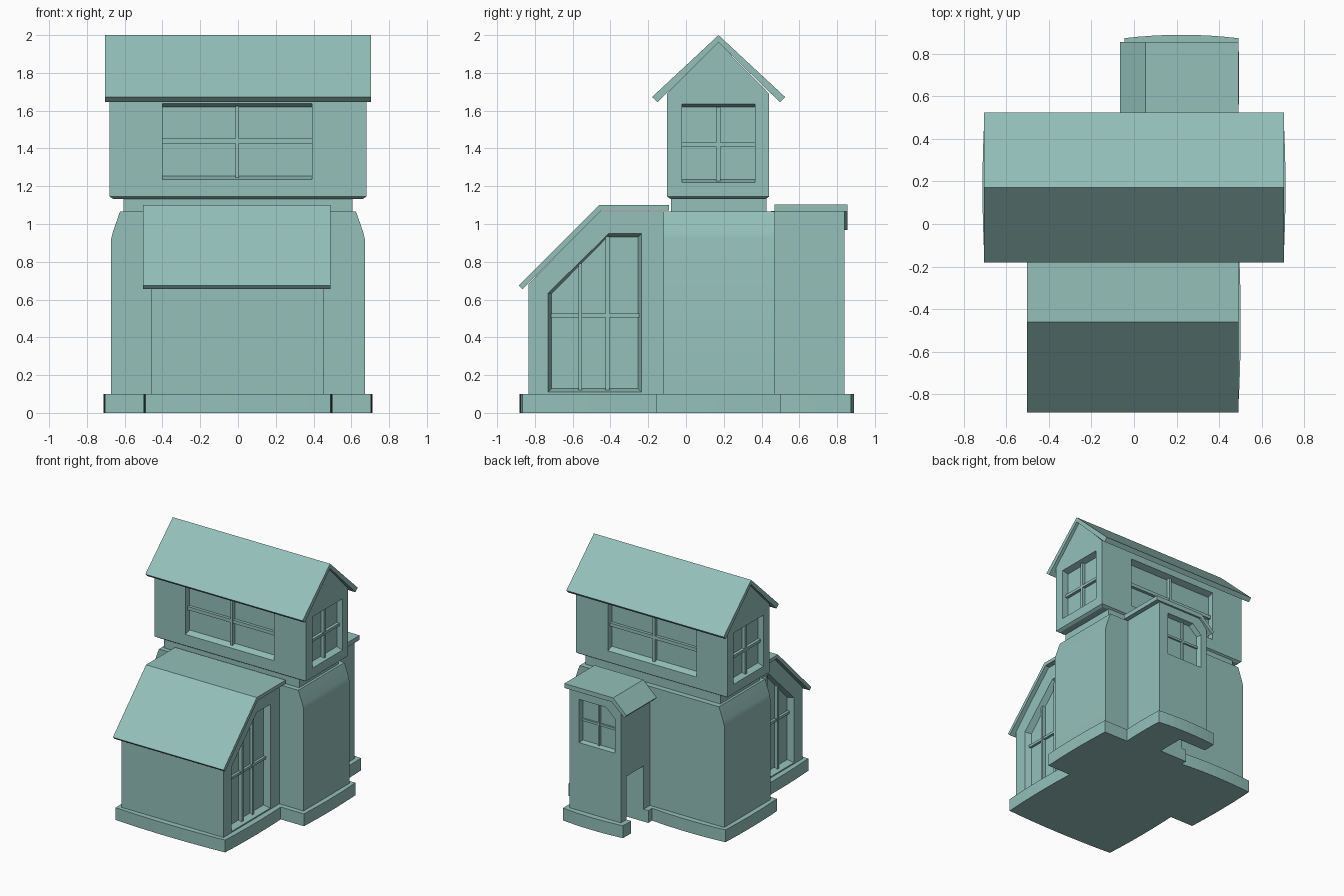
import bpy, bmesh
from mathutils import Vector

if "Cube" in bpy.data.objects:
    bpy.data.objects.remove(bpy.data.objects["Cube"])

# Muted teal for the whole house
teal = bpy.data.materials.new("teal")
teal.diffuse_color = (0.297, 0.53, 0.49, 1)
teal.use_nodes = True
teal.node_tree.nodes["Principled BSDF"].inputs["Base Color"].default_value = teal.diffuse_color


def place(axis, u, v, w):
    return {'x': (w, u, v), 'y': (u, w, v), 'z': (u, v, w)}[axis]


def loft(name, axis, pts_a, a, pts_b, b):
    """Solid between two matching outlines lying across an axis."""
    bm = bmesh.new()
    va = [bm.verts.new(place(axis, u, v, a)) for u, v in pts_a]
    vb = [bm.verts.new(place(axis, u, v, b)) for u, v in pts_b]
    n = len(va)
    bm.faces.new(va)
    bm.faces.new(vb)
    for i in range(n):
        bm.faces.new((va[i], va[(i + 1) % n], vb[(i + 1) % n], vb[i]))
    bmesh.ops.recalc_face_normals(bm, faces=bm.faces)
    mesh = bpy.data.meshes.new(name)
    bm.to_mesh(mesh)
    bm.free()
    mesh.materials.append(teal)
    ob = bpy.data.objects.new(name, mesh)
    bpy.context.collection.objects.link(ob)
    return ob


def prism(name, axis, pts, a, b):
    return loft(name, axis, pts, a, pts, b)


def rect(u0, u1, v0, v1):
    return [(u0, v0), (u1, v0), (u1, v1), (u0, v1)]


def box(name, x0, x1, y0, y1, z0, z1):
    return prism(name, 'z', rect(x0, x1, y0, y1), z0, z1)


def cut(target, cutter):
    mod = target.modifiers.new("cut", 'BOOLEAN')
    mod.operation = 'DIFFERENCE'
    mod.solver = 'EXACT'
    mod.object = cutter
    bpy.context.view_layer.update()
    dg = bpy.context.evaluated_depsgraph_get()
    mesh = bpy.data.meshes.new_from_object(target.evaluated_get(dg))
    target.modifiers.clear()
    target.data = mesh


def inset(pts, du, dv):
    us, vs = [p[0] for p in pts], [p[1] for p in pts]
    cu, cv = (min(us) + max(us)) / 2, (min(vs) + max(vs)) / 2
    fu = 1 - 2 * du / (max(us) - min(us))
    fv = 1 - 2 * dv / (max(vs) - min(vs))
    return [(cu + (u - cu) * fu, cv + (v - cv) * fv) for u, v in pts]


def window(target, name, axis, pts, wall, side, bars, depth=0.05, taper=(0.018, 0.018)):
    """Tapered recess in a wall, with glazing bars given as (u0, u1, v0, v1)."""
    k = -0.01 / depth
    cutter = loft(name + "_cutter", axis, inset(pts, taper[0] * k, taper[1] * k),
                  wall + side * 0.01, inset(pts, *taper), wall - side * depth)
    cut(target, cutter)
    bpy.data.objects.remove(cutter)
    for i, r in enumerate(bars):
        prism(f"{name}_bar_{i + 1}", axis, rect(*r),
              wall - side * (depth + 0.01), wall - side * (0.022 + 0.004 * i))


# Plinth with gently bowed outer edges
corners = [(-.49, -.865), (.49, -.865), (.495, -.16), (.703, -.16), (.703, .5),
           (.49, .5), (.49, .873), (-.045, .873), (-.045, .5), (-.703, .5),
           (-.703, -.16), (-.495, -.16)]
outline = []
for i, c in enumerate(corners):
    p, q = Vector(c), Vector(corners[(i + 1) % len(corners)])
    d = q - p
    bow = 0.016 if d.length > 0.5 else 0.004 if d.length > 0.3 else 0
    if d.length > 0.6 and abs(d.y) > 0:
        bow = 0.009
    normal = Vector((d.y, -d.x)).normalized()
    steps = 8 if bow else 1
    for k in range(steps):
        t = k / steps
        outline.append(tuple(p + d * t + normal * bow * 4 * t * (1 - t)))
plinth = prism("plinth", 'z', outline, 0, 0.1)

# Main block with rounded-off shoulders
shoulder = [(.672, .02), (.672, .92), (.662, .96), (.625, 1.065)]
main = prism("main_block", 'y', shoulder + [(-x, z) for x, z in reversed(shoulder)],
             -.12, .47)

# Front wing with sloping front
wing = prism("front_wing", 'x', [(-.835, .02), (-.835, .68), (-.46, 1.066),
                                 (-.1, 1.066), (-.1, .02)], -.458, .455)
wing_window = [(-.73, .11), (-.235, .11), (-.235, .95), (-.41, .95), (-.73, .635)]
for side, wall, tag in ((1, .455, "right"), (-1, -.458, "left")):
    window(wing, f"wing_window_{tag}", 'x', wing_window, wall, side,
           [(-.57, -.55, .12, .79), (-.425, -.405, .12, .935), (-.715, -.25, .505, .525)])
prism("wing_roof", 'x', [(-.885, .675), (-.46, 1.1), (-.09, 1.1), (-.09, 1.072),
                         (-.448, 1.072), (-.865, .655)], -.502, .49)

# Back porch tower with a doorway on its left side
tower = prism("porch_tower", 'y', [(-.005, .02), (.455, .02), (.455, 1.068),
                                   (.06, 1.068), (-.005, .99)], .45, .84)
door = box("door_cutter", -.3, .2, .55, .77, -.1, .45)
cut(tower, door)
cut(plinth, door)
bpy.data.objects.remove(door)
window(tower, "porch_window", 'y',
       [(.05, .65), (.37, .65), (.37, 1.0), (.13, 1.0), (.05, .93)], .84, 1,
       [(.202, .218, .66, .99), (.06, .36, .82, .838)], depth=.04, taper=(.008, .008))
prism("porch_roof", 'y', [(-.065, .99), (.055, 1.102), (.492, 1.102), (.492, 1.066),
                          (.068, 1.066), (-.045, .968)], .468, .855)

# Neck and upper storey with gable ends
box("neck", -.605, .605, -.08, .425, 1.04, 1.16)
loft("upper_storey_underside", 'z', rect(-.66, .66, -.08, .42), 1.132,
     rect(-.68, .68, -.1, .44), 1.145)
upper = prism("upper_storey", 'x', [(-.1, 1.145), (.44, 1.145), (.44, 1.69),
                                    (.172, 1.962), (-.1, 1.69)], -.68, .68)
for side, wall, tag in ((-1, -.1, "front"), (1, .44, "back")):
    window(upper, f"upper_window_{tag}", 'y', rect(-.4, .392, 1.235, 1.638), wall, side,
           [(-.014, .006, 1.245, 1.625), (-.4, .392, 1.425, 1.452)], taper=(0, .018))
for side, wall, tag in ((1, .68, "right"), (-1, -.68, "left")):
    window(upper, f"upper_window_{tag}", 'x', rect(-.02, .365, 1.22, 1.635), wall, side,
           [(.16, .182, 1.225, 1.62), (-.02, .365, 1.41, 1.432)], taper=(0, .015))

# Gable roof
prism("gable_roof", 'x', [(-.18, 1.672), (.172, 2.0), (.525, 1.672), (.497, 1.645),
                          (.172, 1.962), (-.15, 1.645)], -.705, .705)

# Soft shading on the rounded shoulders only
bpy.ops.object.select_all(action='DESELECT')
main.select_set(True)
bpy.context.view_layer.objects.active = main
bpy.ops.object.shade_smooth_by_angle(angle=0.5)
